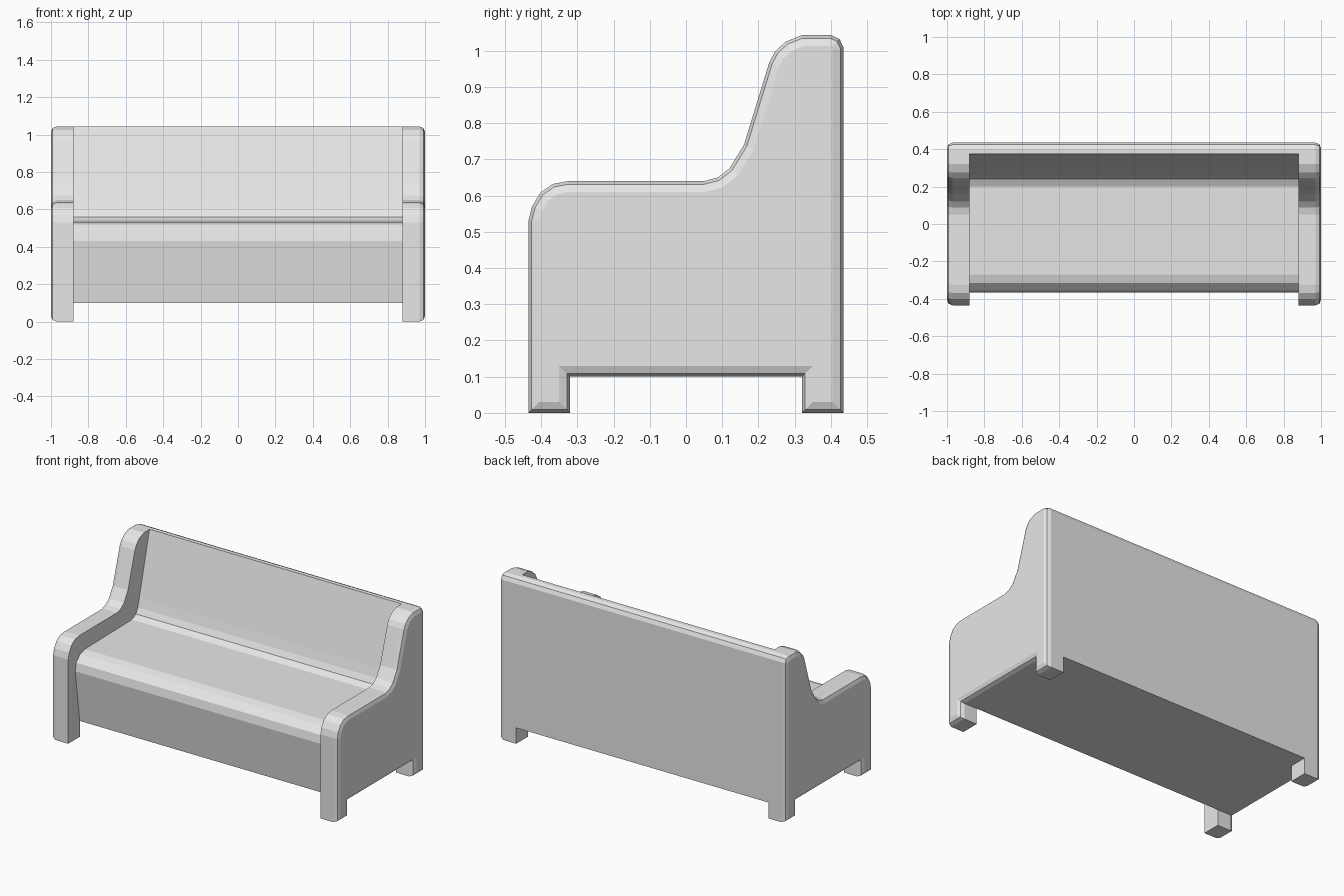
import bpy, bmesh

if "Cube" in bpy.data.objects:
    bpy.data.objects.remove(bpy.data.objects["Cube"], do_unlink=True)

# Single plain grey finish
grey = bpy.data.materials.new("light grey")
grey.use_nodes = True
colour = (0.8, 0.8, 0.8, 1)
grey.diffuse_color = colour
grey.node_tree.nodes["Principled BSDF"].inputs["Base Color"].default_value = colour

INNER, OUTER, DEPTH, TOP, FLOOR = 0.88, 1.0, 0.435, 1.043, 0.1


def extrude_profile(name, profile, x0, x1, bevel=0):
    """Extrude a (y, z) outline along x, rounding the rim of the x1 end."""
    bm = bmesh.new()
    face = bm.faces.new([bm.verts.new((x0, y, z)) for y, z in profile])
    cap = bmesh.ops.extrude_face_region(bm, geom=[face], use_keep_orig=True)["geom"]
    for v in [g for g in cap if isinstance(g, bmesh.types.BMVert)]:
        v.co.x = x1
    bmesh.ops.recalc_face_normals(bm, faces=bm.faces)
    if bevel:
        rim = [e for e in bm.edges if all(abs(v.co.x - x1) < 1e-5 for v in e.verts)]
        bmesh.ops.bevel(bm, geom=rim, offset=bevel, segments=2, profile=0.5,
                        affect='EDGES', clamp_overlap=False)
    bmesh.ops.recalc_face_normals(bm, faces=bm.faces)
    mesh = bpy.data.meshes.new(name)
    bm.to_mesh(mesh)
    bm.free()
    mesh.materials.append(grey)
    obj = bpy.data.objects.new(name, mesh)
    bpy.context.collection.objects.link(obj)
    return obj


# Rounded top rear corner, shared by the back and the side panels
rear_corner = [(0.40, TOP), (0.424, 1.032), (DEPTH, 1.008)]

# Side panel outline: legs, arm rest and wing
side = [
    (-DEPTH, 0), (-DEPTH, 0.53), (-0.425, 0.57), (-0.402, 0.608), (-0.368, 0.632),
    (-0.325, 0.64), (0.05, 0.64), (0.088, 0.65), (0.12, 0.675), (0.16, 0.74),
    (0.23, 0.968), (0.246, 0.998), (0.275, 1.025), (0.32, TOP),
] + rear_corner + [
    (DEPTH, 0), (0.32, 0), (0.32, FLOOR), (-0.32, FLOOR), (-0.32, 0),
]
for name, s in (("left_side_panel", 1), ("right_side_panel", -1)):
    extrude_profile(name, side, s * INNER, s * OUTER, bevel=0.03)

# Seat and backrest in one section between the panels
seat = [
    (-0.32, FLOOR), (-0.365, 0.43), (-0.355, 0.48), (-0.315, 0.52), (-0.27, 0.533),
    (0.2, 0.54), (0.24, 0.56), (0.258, 0.595), (0.274, 0.65), (0.375, TOP),
] + rear_corner + [(DEPTH, FLOOR)]
extrude_profile("seat_and_backrest", seat, -INNER, INNER)
